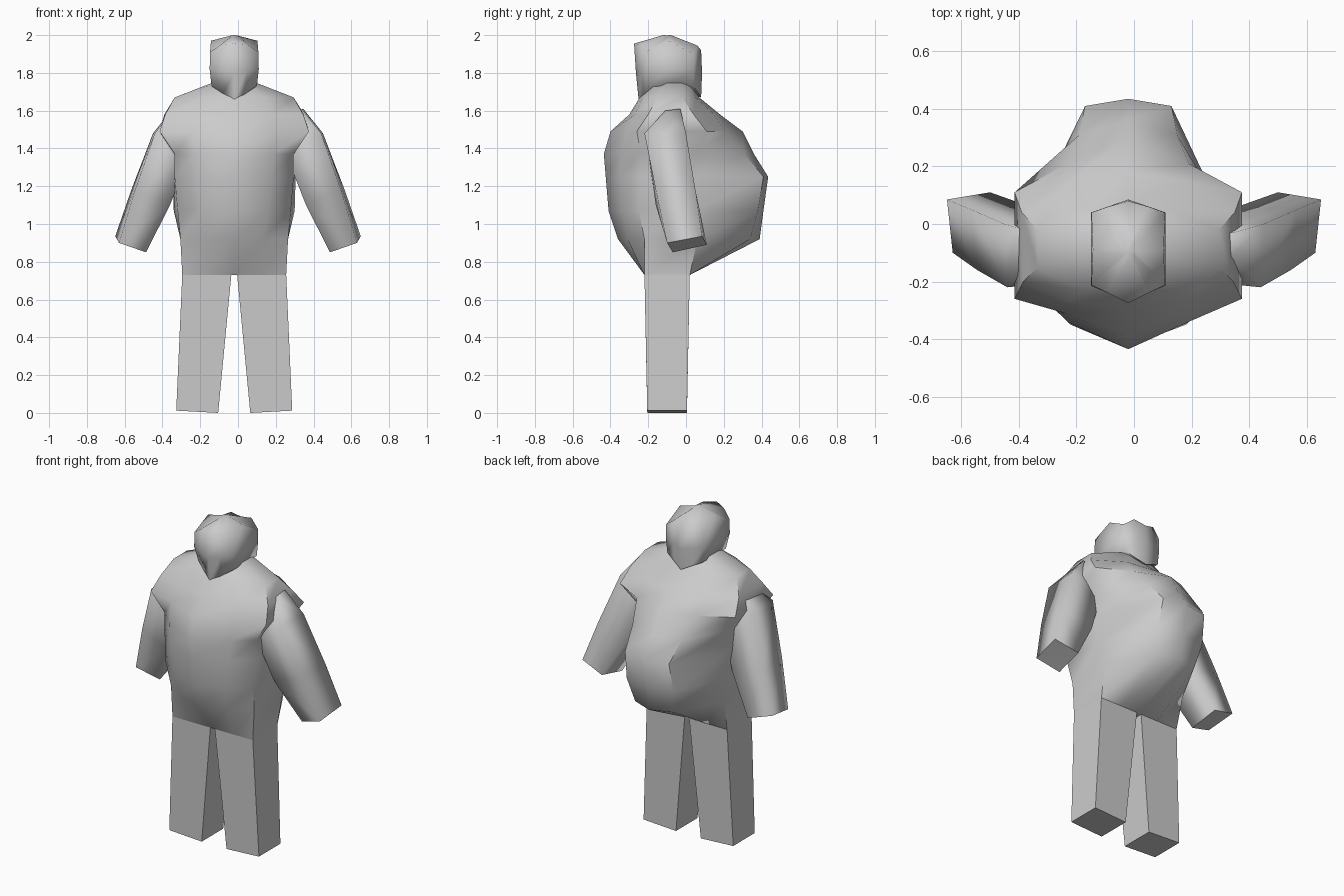
import bpy, bmesh, math

if "Cube" in bpy.data.objects:
    bpy.data.objects.remove(bpy.data.objects["Cube"])

CX = -0.02  # body centre line


def loft(name, rings, angle=None):
    """Skin closed rings of equal length and cap both ends."""
    bm = bmesh.new()
    loops = [[bm.verts.new(p) for p in ring] for ring in rings]
    n = len(loops[0])
    for a, b in zip(loops, loops[1:]):
        for i in range(n):
            j = (i + 1) % n
            bm.faces.new((a[i], a[j], b[j], b[i]))
    for loop in (loops[0], loops[-1]):
        c = bm.verts.new([sum(v.co[k] for v in loop) / n for k in range(3)])
        for i in range(n):
            bm.faces.new((loop[i], loop[(i + 1) % n], c))
    bmesh.ops.recalc_face_normals(bm, faces=bm.faces)
    me = bpy.data.meshes.new(name)
    bm.to_mesh(me)
    bm.free()
    ob = bpy.data.objects.new(name, me)
    bpy.context.collection.objects.link(ob)
    if angle:
        bpy.ops.object.select_all(action='DESELECT')
        bpy.context.view_layer.objects.active = ob
        ob.select_set(True)
        bpy.ops.object.shade_smooth_by_angle(angle=math.radians(angle))
    return ob


def sym(half):
    """Half outline from front centre to back centre -> full ring."""
    return ([(CX + x, y, z) for x, y, z in half] +
            [(CX - x, y, z) for x, y, z in half[-2:0:-1]])


# Jacket torso: height, then front centre / front / side / side / back / back centre
torso = [
    (0.73, [(0, -.22), (.15, -.22), (.275, -.22), (.275, .02), (.13, .02), (0, .02)]),
    (0.92, [(0, -.36), (.15, -.31), (.285, -.22), (.285, .06), (.13, .34), (0, .39)]),
    (1.07, [(0, -.41), (.18, -.34), (.30, -.25), (.32, .04), (.16, .38), (0, .41)]),
    (1.25, [(0, -.425), (.20, -.35), (.315, -.24), (.325, .04), (.15, .41), (0, .435)]),
    (1.37, [(0, -.435), (.21, -.34), (.315, -.24), (.325, .05), (.17, .31), (0, .36)]),
    (1.49, [(0, -.40), (.22, -.31), (.395, -.26), (.395, .11), (.21, .21), (0, .30)]),
    (1.58, [(0, -.30), (.20, -.27), (.365, -.20), (.37, .04), (.20, .15), (0, .18)]),
    (1.67, [(0, -.245), (.16, -.23), (.315, -.15), (.315, -.02), (.14, .05), (0, .07)]),
    (1.75, [(0, -.17), (.08, -.15), (.11, -.10), (.11, -.02), (.07, .02), (0, .03)]),
]
loft("torso", [sym([(x, y, z) for x, y in pts]) for z, pts in torso], 50)


# Head: pointed chin, cut upper corners, low peaked crown
def head_ring(w, yf, yc, yb, yd, zf, zc, zs, zb):
    return sym([(0, yf, zf), (w / 2, (yf + yc) / 2, (zf + zc) / 2), (w, yc, zc),
                (w, -.09, zs), (w, yb, zc), (w / 2, (yb + yd) / 2, (zb + zc) / 2),
                (0, yd, zb)])


crown = [(0, -.275, 1.955), (.07, -.24, 1.95), (.128, -.212, 1.91), (.123, -.09, 1.97),
         (.128, .04, 1.90), (.07, .06, 1.945), (0, .08, 1.92)]
loft("head", [
    head_ring(.12, -.25, -.19, .04, .08, 1.65, 1.73, 1.73, 1.67),
    head_ring(.13, -.265, -.215, .04, .085, 1.80, 1.82, 1.82, 1.80),
    sym(crown),
    head_ring(.02, -.12, -.11, -.09, -.08, 2.0, 1.997, 1.997, 2.0),
], 85)

for side, s in (("left", -1), ("right", 1)):
    # Leg: plain tapered block
    def leg_ring(x0, x1, y0, y1, z0, z1):
        return [(CX + s * x, y, z) for x, y, z in
                ((x0, y0, z0), (x1, y0, z1), (x1, y1, z1), (x0, y1, z0))]
    loft(side + "_leg", [leg_ring(.085, .307, -.205, .005, 0, .012),
                         leg_ring(.015, .275, -.22, .02, .735, .735)])

    # Arm: inner front, inner back, outer back, outer front at each station
    arm = [
        [(.487, -.07, .85), (.50, .11, .89), (.65, .085, .935), (.63, -.10, .90)],
        [(.36, -.16, 1.10), (.36, .06, 1.12), (.565, .05, 1.18), (.545, -.16, 1.18)],
        [(.25, -.20, 1.38), (.25, .01, 1.40), (.45, .00, 1.48), (.44, -.22, 1.48)],
        [(.28, -.11, 1.58), (.28, -.03, 1.58), (.345, -.03, 1.61), (.345, -.11, 1.60)],
    ]
    arm_ob = loft(side + "_arm", [[(s * x, y, z) for x, y, z in ring] for ring in arm], 120)
    # Keep the flat cuff crisp
    sharp = arm_ob.data
    for e in sharp.edges:
        e.use_edge_sharp = all(v < 4 for v in e.vertices)
